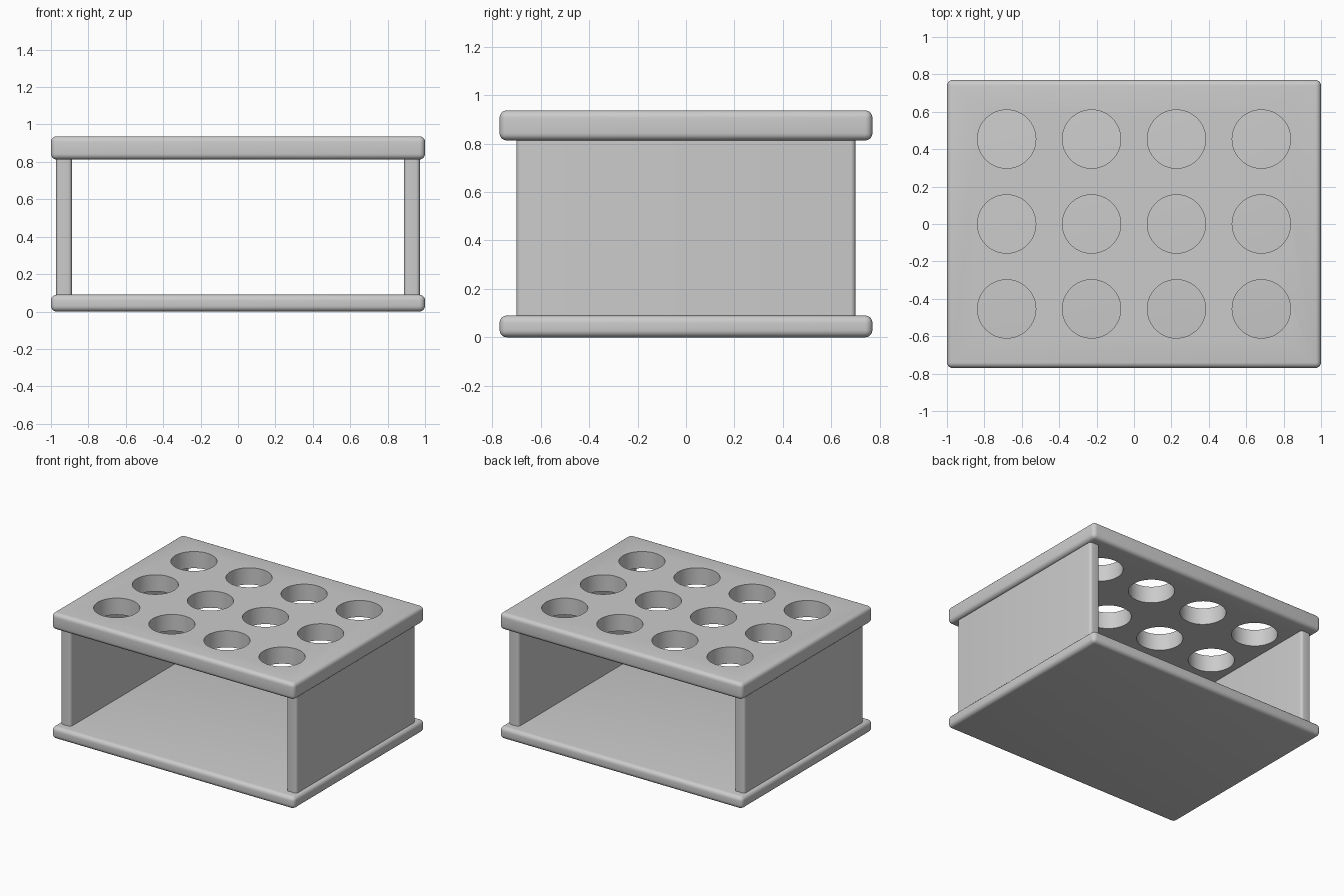
import bpy, bmesh
from mathutils import Matrix, Vector

if "Cube" in bpy.data.objects:
    bpy.data.objects.remove(bpy.data.objects["Cube"])


def finish(bm, name):
    mesh = bpy.data.meshes.new(name)
    bm.to_mesh(mesh)
    bm.free()
    ob = bpy.data.objects.new(name, mesh)
    bpy.context.collection.objects.link(ob)
    return ob


def rounded_box(name, lo, hi, radius, vertical_only=False):
    lo, hi = Vector(lo), Vector(hi)
    bm = bmesh.new()
    bmesh.ops.create_cube(bm, size=1, matrix=Matrix.Translation((lo + hi) / 2)
                          @ Matrix.Diagonal((*(hi - lo), 1)))
    edges = [e for e in bm.edges if not vertical_only
             or abs(e.verts[0].co.z - e.verts[1].co.z) > 0.01]
    bmesh.ops.bevel(bm, geom=edges, offset=radius, segments=5, profile=0.5,
                    affect='EDGES', clamp_overlap=True)
    return finish(bm, name)


def smooth(ob):
    bpy.ops.object.select_all(action='DESELECT')
    ob.select_set(True)
    bpy.context.view_layer.objects.active = ob
    bpy.ops.object.shade_smooth_by_angle(angle=0.6)


# Base and top plates
base = rounded_box("base_plate", (-1, -0.77, 0), (1, 0.77, 0.09), 0.03)
top = rounded_box("top_plate", (-1, -0.77, 0.813), (1, 0.77, 0.937), 0.03)

# Side panels, rounded on their upright edges
panels = []
for side, a, b in (("left", -0.972, -0.888), ("right", 0.888, 0.972)):
    panels.append(rounded_box(side + "_panel", (a, -0.70, 0.085),
                              (b, 0.70, 0.818), 0.02, vertical_only=True))

# 4 x 3 grid of round holes through the top plate
bm = bmesh.new()
for i in range(4):
    for j in range(3):
        bmesh.ops.create_cone(
            bm, cap_ends=True, segments=64, radius1=0.156, radius2=0.156,
            depth=0.4, matrix=Matrix.Translation(
                ((i - 1.5) * 0.454, (j - 1) * 0.454, 0.875)))
cutter = finish(bm, "hole_cutter")
cut = top.modifiers.new("holes", 'BOOLEAN')
cut.operation = 'DIFFERENCE'
cut.solver = 'EXACT'
cut.object = cutter
bpy.context.view_layer.objects.active = top
bpy.ops.object.modifier_apply(modifier=cut.name)
bpy.data.objects.remove(cutter)

for ob in [base, top] + panels:
    smooth(ob)
